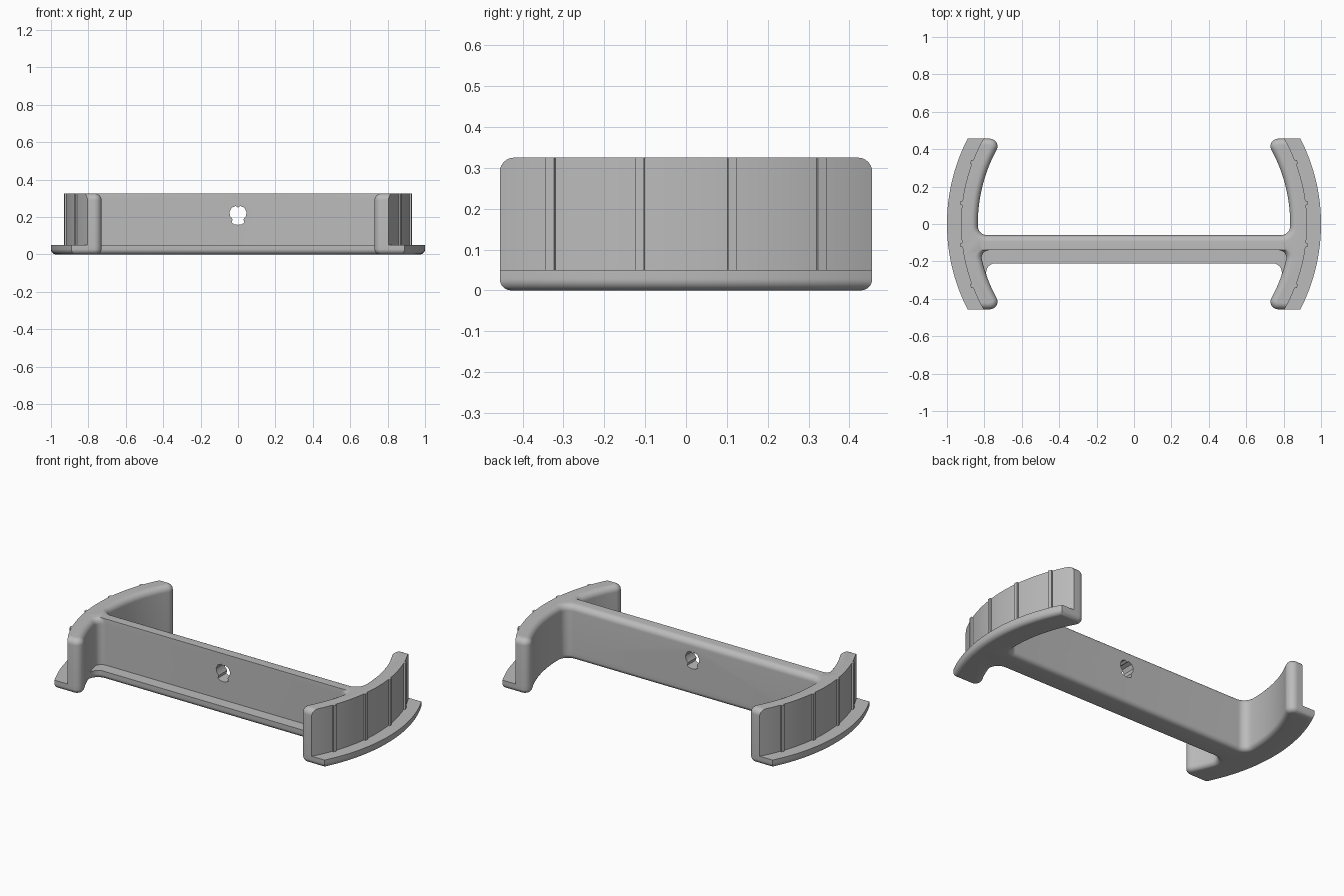
import bpy, bmesh, math

cube = bpy.data.objects.get("Cube")
if cube:
    bpy.data.objects.remove(cube, do_unlink=True)

grey = bpy.data.materials.new("plain grey")
grey.use_nodes = True
GREY = (0.5, 0.5, 0.5, 1)
grey.diffuse_color = GREY
grey.node_tree.nodes["Principled BSDF"].inputs["Base Color"].default_value = GREY

INNER, END, TIP, ROUND = 0.835, 0.456, 0.04, 0.035
BACK, TOP, LIP = -0.06, 0.325, 0.05


def arc(cx, cy, r, a0, a1, n):
    """Points on a circle from angle a0 to a1."""
    return [(cx + r * math.cos(a0 + (a1 - a0) * i / n),
             cy + r * math.sin(a0 + (a1 - a0) * i / n)) for i in range(n + 1)]


def inner_side(beam_y, fillet, d):
    """Beam edge, fillet, inner arc and rounded tip, for the +y direction."""
    r, t, e = INNER + d, TIP - d, END - d
    fy = beam_y + fillet
    fx = math.sqrt((r - fillet) ** 2 - fy ** 2)
    a_start = math.atan2(fy, fx)
    ty = e - t
    tx = math.sqrt((r + t) ** 2 - ty ** 2)
    a_end = math.atan2(ty, tx)
    pts = [(0, beam_y)]
    pts += arc(fx, fy, fillet, -math.pi / 2, a_start, 10)
    pts += arc(0, 0, r, a_start, a_end, 20)[1:]
    pts += arc(tx, ty, t, a_end + math.pi, math.pi / 2, 10)[1:]
    return pts


def outer_side(radius, e, ribs):
    """Outer arc from the back end to the front end, with optional thin ribs."""
    a = math.asin(e / radius)
    if not ribs:
        return arc(0, 0, radius, a, -a, 40)
    pts, prev = [], a
    for y in (0.33, 0.112, -0.112, -0.33):
        hi, lo = (math.asin((y + s) / radius) for s in (0.01, -0.01))
        pts += arc(0, 0, radius, prev, hi, 10)
        pts += arc(0, 0, radius + 0.01, hi, lo, 2)
        prev = lo
    return pts + arc(0, 0, radius, prev, -a, 10)


def outline(d, front, front_fillet, outer, ribs):
    back = inner_side(BACK - d, 0.05 + d, d)
    fore = [(x, -y) for x, y in inner_side(-front, front_fillet, d)]
    half = back + outer_side(outer, END - d, ribs) + fore[::-1]
    return half + [(-x, y) for x, y in half[-2:0:-1]]


def loft(name, layers):
    """Skin a stack of matching outlines and cap both ends."""
    bm = bmesh.new()
    rings = [[bm.verts.new((x, y, z)) for x, y in pts] for z, pts in layers]
    n = len(rings[0])
    for low, high in zip(rings, rings[1:]):
        for i in range(n):
            j = (i + 1) % n
            bm.faces.new((low[i], low[j], high[j], high[i]))
    bm.faces.new(rings[0])
    bm.faces.new(rings[-1])
    bmesh.ops.remove_doubles(bm, verts=bm.verts, dist=1e-5)
    bmesh.ops.recalc_face_normals(bm, faces=bm.faces)
    mesh = bpy.data.meshes.new(name)
    bm.to_mesh(mesh)
    bm.free()
    mesh.materials.append(grey)
    obj = bpy.data.objects.new(name, mesh)
    bpy.context.collection.objects.link(obj)
    return obj


def activate(obj):
    bpy.ops.object.select_all(action='DESELECT')
    obj.select_set(True)
    bpy.context.view_layer.objects.active = obj


steps = [math.pi / 2 * i / 8 for i in range(9)]

# Base flange: rounded along its whole bottom edge
r = 0.028
layers = []
for a in steps:
    d = r * (1 - math.sin(a))
    layers.append((r * (1 - math.cos(a)),
                   outline(d, -0.21 + d, 0.05 + d, 1.0 - d, False)))
layers.append((LIP, outline(0, -0.21, 0.05, 1.0, False)))
base = loft("base_flange", layers)

# Upright walls and crossbar: rounded on the inner top edges and tips
layers = [(LIP, outline(0, -0.14, 0.04, 0.925, True))]
for a in steps:
    layers.append((TOP - ROUND * (1 - math.sin(a)),
                   outline(ROUND * (1 - math.cos(a)), -0.14, 0.04, 0.925, True)))
walls = loft("walls_and_crossbar", layers)

# Keyhole through the crossbar
half = [(0, 0.25), (0.012, 0.259), (0.034, 0.25), (0.046, 0.225), (0.042, 0.204),
        (0.029, 0.188), (0.034, 0.17), (0.02, 0.161), (0, 0.158)]
ring = half + [(-x, z) for x, z in half[-2:0:-1]]
cutter = loft("keyhole_cutter", [(-0.3, ring), (0.1, ring)])
for v in cutter.data.vertices:
    x, z, y = v.co
    v.co = (x, y, z)
cutter.data.flip_normals()
cutter.hide_render = True

activate(walls)
cut = walls.modifiers.new("keyhole", 'BOOLEAN')
cut.operation = 'DIFFERENCE'
cut.solver = 'EXACT'
cut.object = cutter
bpy.ops.object.modifier_apply(modifier=cut.name)
bpy.data.objects.remove(cutter, do_unlink=True)

for obj in (base, walls):
    activate(obj)
    bpy.ops.object.shade_smooth_by_angle(angle=math.radians(30))
